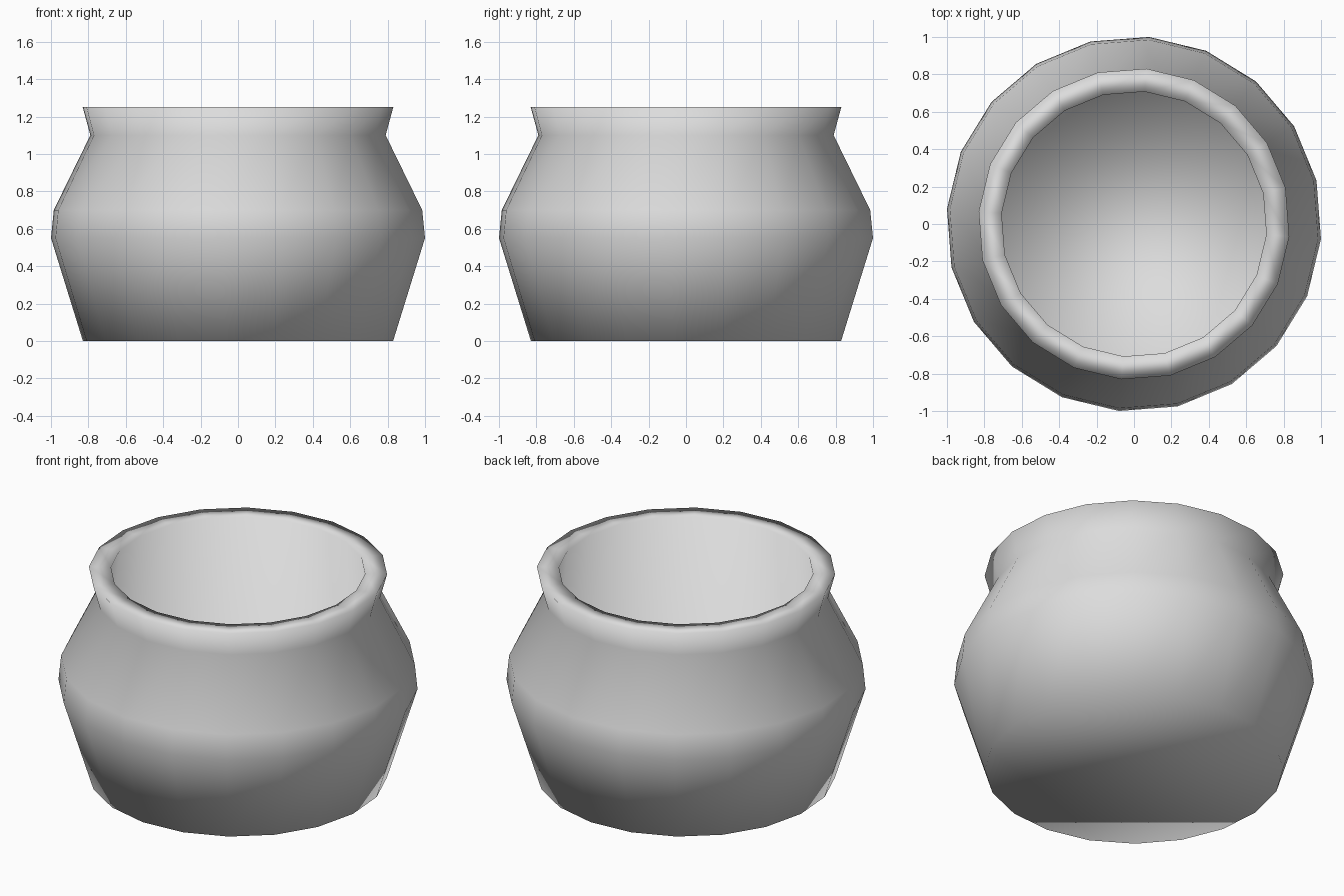
import bpy
import bmesh
from math import cos, sin, radians, tau

SIDES = 20
TURN = radians(13.4)  # the facets sit slightly rotated

# Profile as (radius, height), from the foot up, over the lip and down inside
PROFILE = [
    (0.832, 0.0),   # foot
    (1.003, 0.55),  # belly
    (0.988, 0.70),  # shoulder
    (0.792, 1.10),  # neck
    (0.833, 1.25),  # outer lip
    (0.71, 1.25),   # inner lip
    (0.82, 0.12),   # inner floor edge
]


def flat_material(name, color):
    mat = bpy.data.materials.new(name)
    mat.use_nodes = True
    mat.diffuse_color = color
    mat.node_tree.nodes["Principled BSDF"].inputs["Base Color"].default_value = color
    return mat


def add_ring(bm, radius, height):
    angles = [TURN + tau * i / SIDES for i in range(SIDES)]
    return [bm.verts.new((radius * cos(a), radius * sin(a), height)) for a in angles]


cube = bpy.data.objects.get("Cube")
if cube:
    bpy.data.objects.remove(cube, do_unlink=True)

# Pot wall: rings joined by quads
bm = bmesh.new()
rings = [add_ring(bm, r, z) for r, z in PROFILE]
for low, high in zip(rings, rings[1:]):
    for i in range(SIDES):
        j = (i + 1) % SIDES
        bm.faces.new((low[i], low[j], high[j], high[i]))

# Underside and inner floor
bm.faces.new(list(reversed(rings[0])))
bm.faces.new(rings[-1])

# Soft shading all over
for face in bm.faces:
    face.smooth = True

mesh = bpy.data.meshes.new("pot")
bm.to_mesh(mesh)
bm.free()
mesh.materials.append(flat_material("light grey", (0.72, 0.72, 0.72, 1.0)))
pot = bpy.data.objects.new("pot", mesh)
bpy.context.collection.objects.link(pot)
